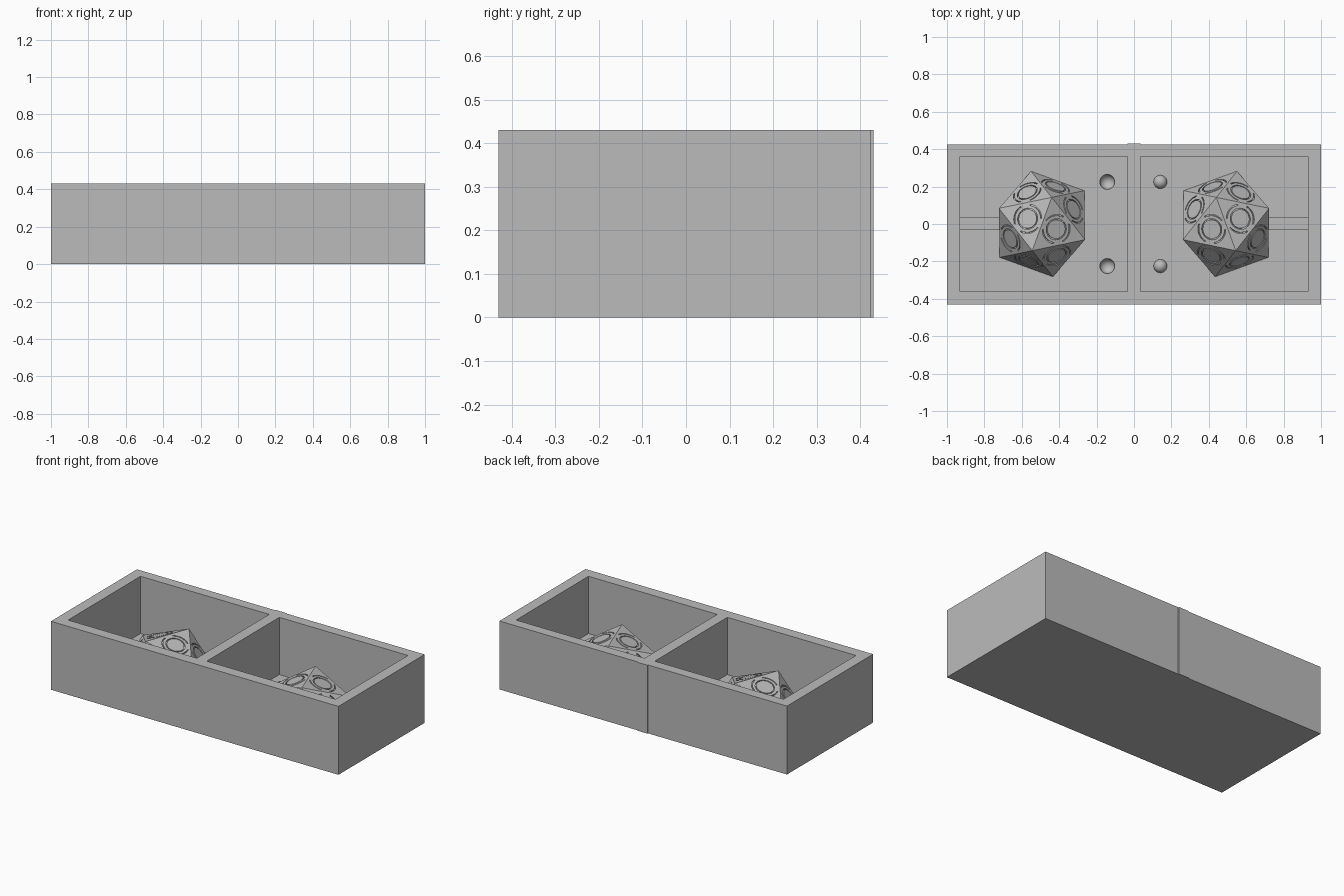
import bpy, bmesh, math
from mathutils import Matrix, Vector

cube = bpy.data.objects.get("Cube")
if cube:
    bpy.data.objects.remove(cube, do_unlink=True)

FLOOR, TOP, BACK, FRONT = 0.07, 0.43, 0.425, -0.43
RADIUS = 0.288                      # centre to corner of the die
PHI = (1 + math.sqrt(5)) / 2

grey = bpy.data.materials.new("plain grey")
grey.use_nodes = True
colour = (0.5, 0.5, 0.5, 1)
grey.diffuse_color = colour
grey.node_tree.nodes["Principled BSDF"].inputs["Base Color"].default_value = colour


def make(name, bm):
    bmesh.ops.recalc_face_normals(bm, faces=bm.faces)
    mesh = bpy.data.meshes.new(name)
    bm.to_mesh(mesh)
    bm.free()
    mesh.materials.append(grey)
    obj = bpy.data.objects.new(name, mesh)
    bpy.context.scene.collection.objects.link(obj)
    return obj


def add_box(bm, x, y, z):
    size = [b - a for a, b in (x, y, z)]
    mid = [(a + b) / 2 for a, b in (x, y, z)]
    bmesh.ops.create_cube(bm, size=1, matrix=Matrix.Translation(mid) @ Matrix.Diagonal((*size, 1)))


def box(name, x, y, z):
    bm = bmesh.new()
    add_box(bm, x, y, z)
    return make(name, bm)


def cut(obj, cutter):
    """Subtract the cutter, bake the result and remove the cutter."""
    cutter.hide_render = True
    mod = obj.modifiers.new("cut", 'BOOLEAN')
    mod.operation, mod.solver, mod.object = 'DIFFERENCE', 'EXACT', cutter
    graph = bpy.context.evaluated_depsgraph_get()
    baked = bpy.data.meshes.new_from_object(obj.evaluated_get(graph))
    obj.modifiers.clear()
    obj.data = baked
    bpy.data.objects.remove(cutter, do_unlink=True)


def add_groove(bm, matrix, inner, outer, start, sweep, steps):
    """Sweep a rectangle around the local z axis to form a ring or arc."""
    depth = 0.009
    corners = [(inner, -depth), (outer, -depth), (outer, depth), (inner, depth)]
    turn = Matrix.Rotation(start, 3, 'Z')
    verts = [bm.verts.new(turn @ Vector((r, 0, z))) for r, z in corners]
    closed = sweep > 6
    profile = bm.faces.new(verts)
    geom = list(profile.edges) if closed else [profile]
    if closed:
        bm.faces.remove(profile)
        profile = None
    before = set(bm.verts) - set(verts)
    bmesh.ops.spin(bm, geom=geom + verts if closed else geom, cent=(0, 0, 0), axis=(0, 0, 1),
                   angle=sweep, steps=steps, use_merge=closed)
    new = [v for v in bm.verts if v not in before]
    bmesh.ops.transform(bm, matrix=matrix, verts=new)


def half_die(name, x, turn):
    # Twenty-sided solid resting with an edge uppermost
    bm = bmesh.new()
    scale = RADIUS / math.sqrt(1 + PHI * PHI)
    for a in (-1, 1):
        for b in (-PHI, PHI):
            for p in ((0, a, b), (a, b, 0), (b, 0, a)):
                bm.verts.new(Vector(p) * scale)
    bmesh.ops.convex_hull(bm, input=bm.verts)
    frames = []
    for f in bm.faces:
        mid = f.calc_center_median()
        if mid.z > -0.01:
            n = mid.normalized()
            u = (f.verts[0].co - mid).normalized()
            frame = Matrix((u, n.cross(u), n)).transposed().to_4x4()
            frames.append(Matrix.Translation(mid) @ frame)
    # Keep the upper half
    bmesh.ops.bisect_plane(bm, geom=bm.verts[:] + bm.edges[:] + bm.faces[:],
                           plane_co=(0, 0, -0.005), plane_no=(0, 0, 1), clear_inner=True)
    bmesh.ops.holes_fill(bm, edges=[e for e in bm.edges if e.is_boundary])
    die = make(name, bm)
    # Engraved ring and three corner arcs on every facet
    grooves = bmesh.new()
    for frame in frames:
        add_groove(grooves, frame, 0.051, 0.057, 0, math.tau, 32)
        for k in range(3):
            add_groove(grooves, frame, 0.073, 0.079, math.tau * k / 3 - 0.7, 1.4, 12)
    cut(die, make(name + "_grooves", grooves))
    die.matrix_world = Matrix.Translation((x, 0, FLOOR)) @ Matrix.Rotation(turn, 4, 'Z')
    return die


def spheres(name, x, r):
    bm = bmesh.new()
    for y in (-0.225, 0.225):
        bmesh.ops.create_uvsphere(bm, u_segments=32, v_segments=16, radius=r,
                                  matrix=Matrix.Translation((x, y, FLOOR)))
    for f in bm.faces:
        f.smooth = True
    return make(name, bm)


# Tray with two compartments
tray = box("tray", (-1, 1), (FRONT, BACK), (0, TOP))
pockets = bmesh.new()
for s in (-1, 1):
    add_box(pockets, sorted((s * 0.035, s * 0.93)), (-0.36, 0.36), (FLOOR, TOP + 0.1))
cut(tray, make("pockets", pockets))
box("divider_end", (-0.035, 0.035), (BACK - 0.01, BACK + 0.005), (0, TOP))

# Locating dimples on one side, matching pegs on the other
cut(tray, spheres("dimples", -0.143, 0.04))
spheres("locating_pegs", 0.141, 0.036)

# Half dice with the pouring channel bars
for side, s in (("right", -1), ("left", 1)):
    half_die(side + "_half_die", s * 0.492, s * math.radians(20))
    box(side + "_channel_bar", sorted((s * 0.66, s * 0.935)), (-0.033, 0.038), (FLOOR - 0.01, FLOOR + 0.035))
